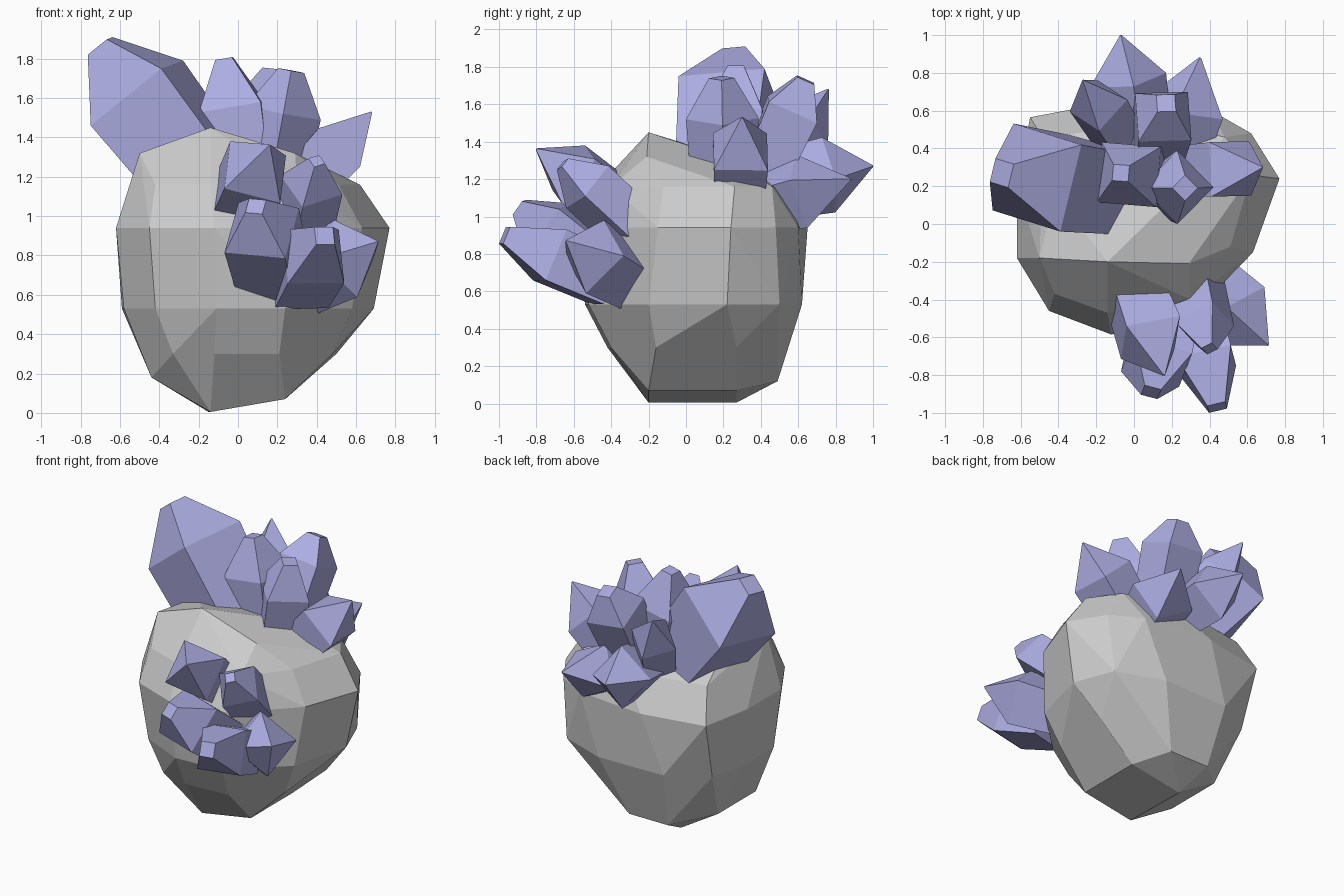
import bpy, bmesh, math
from mathutils import Vector, Quaternion

if "Cube" in bpy.data.objects:
    bpy.data.objects.remove(bpy.data.objects["Cube"])

violet = bpy.data.materials.new("violet")
violet.diffuse_color = (0.42, 0.42, 0.77, 1)
violet.use_nodes = True
violet.node_tree.nodes["Principled BSDF"].inputs["Base Color"].default_value = violet.diffuse_color


def hull_object(name, points, mat=None, flat_angle=3):
    """Convex faceted solid through the points, near-coplanar faces merged."""
    bm = bmesh.new()
    for p in points:
        bm.verts.new(p)
    bmesh.ops.convex_hull(bm, input=bm.verts)
    loose = [v for v in bm.verts if not v.link_faces]
    bmesh.ops.delete(bm, geom=loose, context='VERTS')
    bmesh.ops.dissolve_limit(bm, angle_limit=math.radians(flat_angle),
                             verts=bm.verts, edges=bm.edges)
    bmesh.ops.recalc_face_normals(bm, faces=bm.faces)
    me = bpy.data.meshes.new(name)
    bm.to_mesh(me)
    bm.free()
    if mat:
        me.materials.append(mat)
    ob = bpy.data.objects.new(name, me)
    bpy.context.collection.objects.link(ob)
    return ob


def crystal(name, base, tip, corner, tip_ratio, base_ratio=0.9):
    """Four-sided tapered shard from base to tip; corner is one shoulder corner."""
    base, tip, corner = Vector(base), Vector(tip), Vector(corner)
    axis = (tip - base).normalized()
    height = (corner - base).dot(axis)
    shoulder = base + axis * height
    spoke = corner - shoulder
    pts = []
    for centre, k in ((base, base_ratio), (shoulder, 1), (tip, tip_ratio)):
        for i in range(4):
            pts.append(centre + Quaternion(axis, i * math.pi / 2) @ spoke * k)
    hull_object(name, pts, violet)


# Boulder: uneven rings from foot to crown, as height and xy points
rings = [
    (0.005, [(-.14, -.2), (-.15, .27)]),
    (0.07, [(.24, -.2), (.24, .27)]),
    (0.12, [(.1, .49), (-.2, .49)]),
    (0.18, [(-.44, -.15), (-.44, .27)]),
    (0.3, [(-.33, -.36), (-.12, -.42), (.21, -.4), (.48, -.16), (.5, .27)]),
    (0.53, [(-.42, -.4), (-.11, -.54), (.24, -.52), (.58, -.2), (.69, .22), (.58, .5),
            (.25, .62), (-.25, .61), (-.52, .45), (-.59, .2), (-.58, -.15)]),
    (0.94, [(-.62, -.18), (-.45, -.46), (-.12, -.585), (.29, -.5), (.63, -.15), (.77, .24),
            (.62, .48), (.41, .6), (-.1, .65), (-.55, .565), (-.62, .2)]),
    (1.16, [(-.42, -.37), (-.14, -.47), (.3, -.4), (.51, -.12), (.62, .26), (.48, .46),
            (.1, .55), (-.48, .45)]),
    (1.32, [(-.5, -.18), (.29, -.21), (.27, .2), (-.14, .22), (-.42, .15)]),
    (1.45, [(-.14, -.2)]),
]
hull_object("boulder", [(x, y, z) for z, ring in rings for x, y in ring], flat_angle=9)

# Crystals on the crown: base, tip, shoulder corner, tip ratio
crown = [
    ((-.16, .2, 1.17), (-.7, .27, 1.865), (-.39, -.04, 1.75), .27),
    ((.03, .25, 1.2), (-.07, .27, 1.8), (.115, .09, 1.58), .27),
    ((.17, .2, 1.2), (.27, .19, 1.74), (.23, 0, 1.52), .35),
    ((.12, .4, 1.2), (.17, .64, 1.73), (.285, .7, 1.5), .35),
    ((-.06, .42, 1.17), (-.27, .76, 1.68), (-.19, .76, 1.39), .03),
    ((.02, .45, 1.16), (-.07, 1.0, 1.27), (.17, .8, 1.2), .02),
    ((.22, .4, 1.08), (.35, .88, 1.2), (.35, .65, .94), .03),
    ((.28, .28, 1.1), (.68, .3, 1.53), (.62, .15, 1.25), .02),
]
# Crystals on the front right flank
flank = [
    ((.0, -.36, 1.06), (.16, -.8, 1.36), (-.04, -.54, 1.38), .03),
    ((.32, -.28, .93), (.4, -.66, 1.28), (.53, -.54, 1.11), .27, 1),
    ((.18, -.42, .69), (.09, -.89, 1.05), (.31, -.68, 1.04), .28, .95),
    ((.31, -.42, .66), (.44, -.97, .9), (.54, -.75, .66), .33, .95),
    ((.35, -.3, .68), (.71, -.64, .87), (.49, -.44, .98), .03),
]
for group, rows in (("crown_crystal", crown), ("flank_crystal", flank)):
    for n, row in enumerate(rows, 1):
        crystal(f"{group}_{n}", *row)
